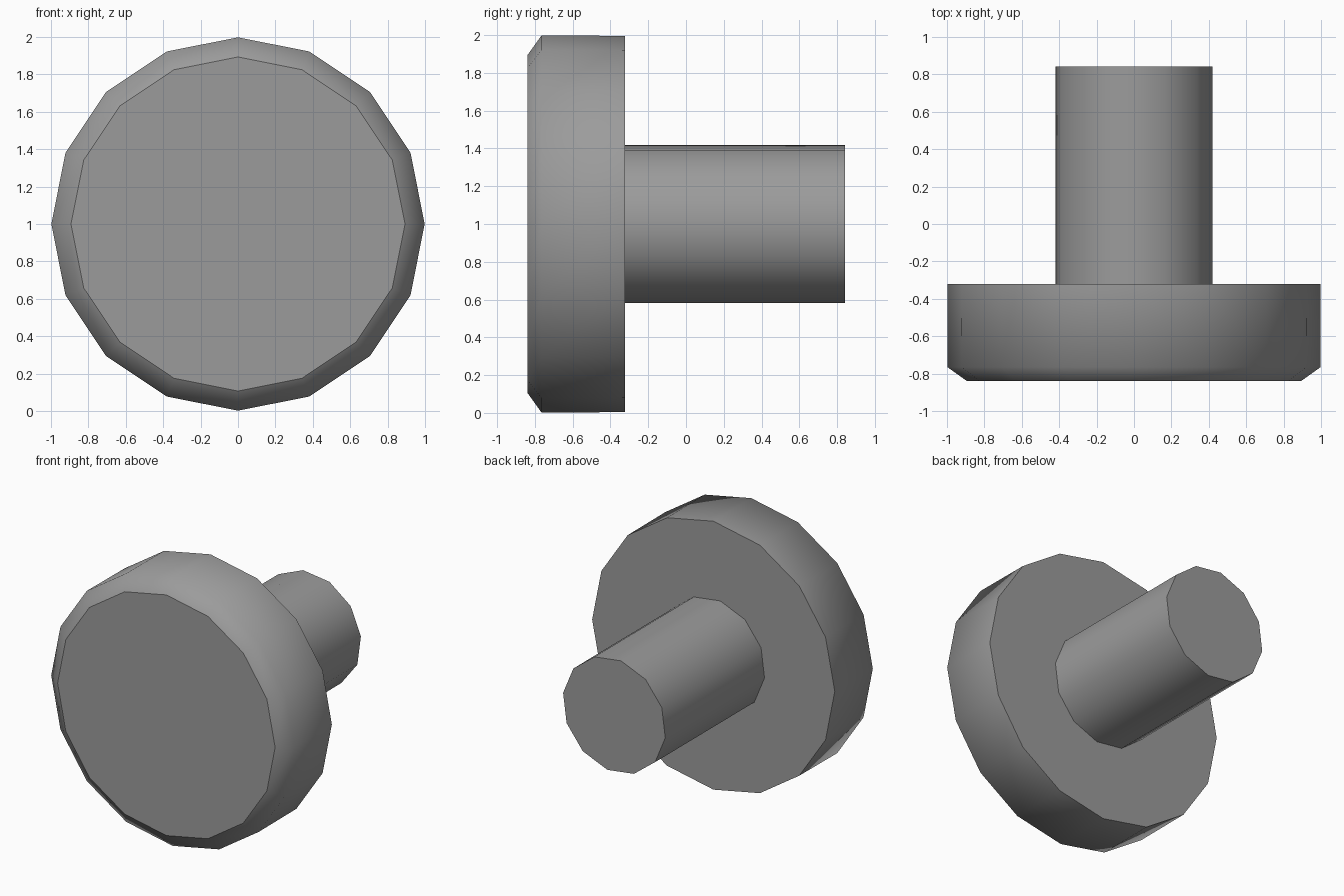
import bpy, bmesh
from math import cos, sin, pi, radians

if "Cube" in bpy.data.objects:
    bpy.data.objects.remove(bpy.data.objects["Cube"])

# Dark grey shared by both parts
grey = bpy.data.materials.new("dark_grey")
grey.diffuse_color = (0.33, 0.33, 0.33, 1.0)
grey.use_nodes = True
grey.node_tree.nodes["Principled BSDF"].inputs["Base Color"].default_value = grey.diffuse_color


def turned(name, profile, sides, turn=0.0, centre_z=1.0):
    """Revolve (radius, y) rings about a y-aligned axis; smooth sides, flat sharp-edged caps."""
    bm = bmesh.new()
    rings = []
    for r, y in profile:
        rings.append([bm.verts.new((r * cos(turn + 2 * pi * i / sides), y,
                                    centre_z + r * sin(turn + 2 * pi * i / sides)))
                      for i in range(sides)])
    for a, b in zip(rings, rings[1:]):
        for i in range(sides):
            j = (i + 1) % sides
            bm.faces.new((a[i], a[j], b[j], b[i])).smooth = True
    for ring in (rings[0], rings[-1]):
        cap = bm.faces.new(ring)
        cap.smooth = False
        for e in cap.edges:
            e.smooth = False
    bmesh.ops.recalc_face_normals(bm, faces=bm.faces[:])
    mesh = bpy.data.meshes.new(name)
    bm.to_mesh(mesh)
    bm.free()
    mesh.materials.append(grey)
    obj = bpy.data.objects.new(name, mesh)
    bpy.context.collection.objects.link(obj)
    return obj


# Wide 16-sided head with a bevelled front rim
turned("knob_head", [(0.893, -0.84), (0.998, -0.765), (0.996, -0.322)], 16)

# Slim 12-sided stem, slightly turned, running back from the head
turned("knob_stem", [(0.423, -0.322), (0.423, 0.842)], 12, turn=radians(7.5))
